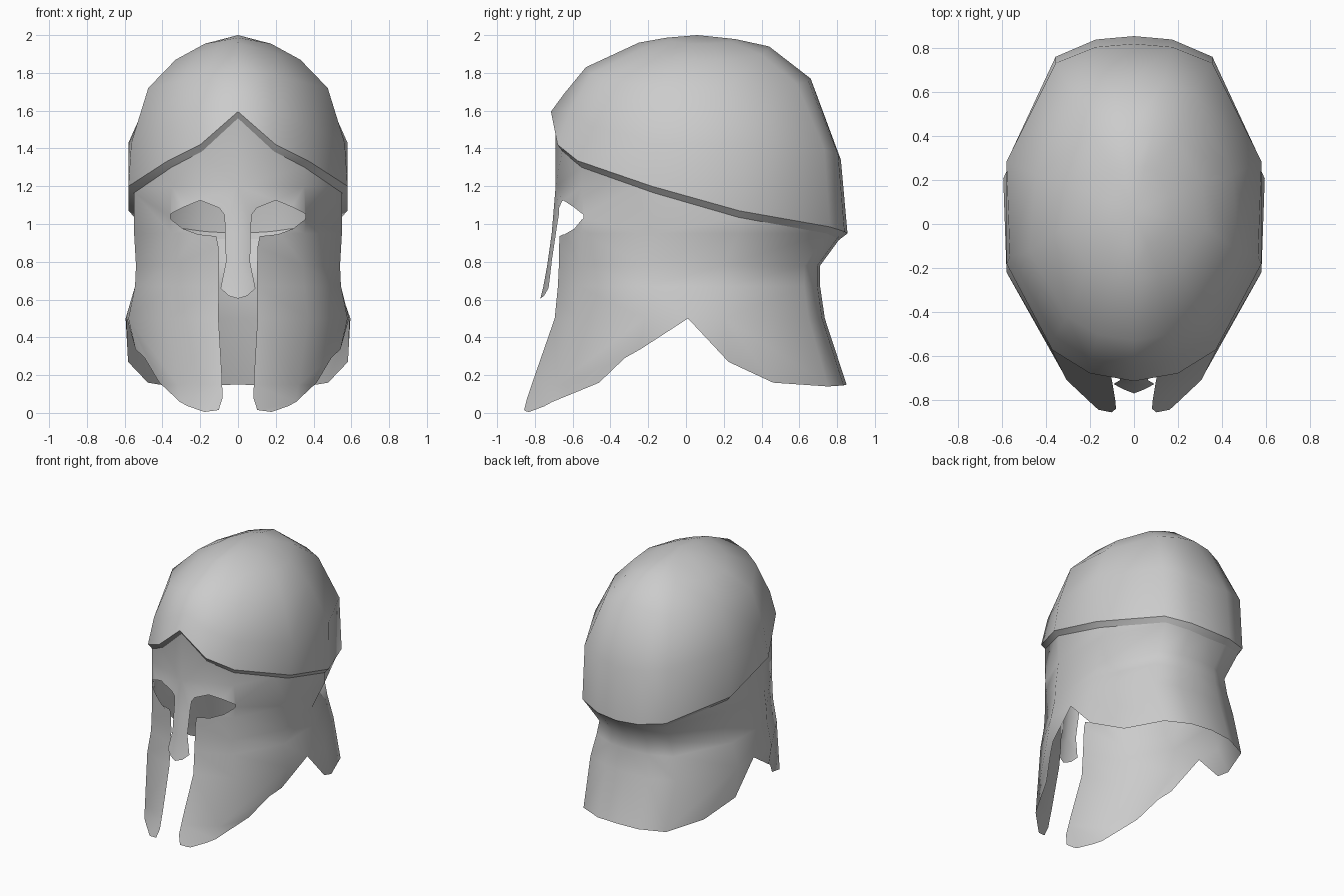
import bpy
import bmesh
from math import radians
from mathutils import Vector

if "Cube" in bpy.data.objects:
    bpy.data.objects.remove(bpy.data.objects["Cube"], do_unlink=True)

metal = bpy.data.materials.new("grey metal")
metal.use_nodes = True
grey = (0.6, 0.6, 0.6, 1)
metal.diffuse_color = grey
metal.node_tree.nodes["Principled BSDF"].inputs["Base Color"].default_value = grey

# Half plan of the helmet, from front centre round to back centre (unit size)
PLAN = [(0, -1), (.345, -.955), (.64, -.82), (1, -.32),
        (1, .27), (.615, .88), (.3, .98), (0, 1)]
# Unrolled distance of each plan point, and the height of the dome rim there
AROUND = [0, .19, .35, .75, 1.25, 1.7, 1.9, 2.07]
RIM = [1.595, 1.42, 1.335, 1.2, 1.07, .985, .96, .95]
LIP = .035
# Wall sections: height, front half width, back half width, front y, back y
WALL = [(.15, .5, .575, -.835, .85), (.5, .58, .595, -.712, .735),
        (.67, .545, .535, -.695, .71), (.78, .54, .495, -.69, .71),
        (.95, .55, .545, -.69, .835), (1.2, .55, .55, -.69, .835)]


def plan_point(i, front_w, back_w, front_y, back_y):
    px, py = PLAN[i]
    w = front_w if i < 4 else back_w
    return px * w, (front_y + back_y) / 2 + py * (back_y - front_y) / 2


def wall_point(u, z):
    """Wrap an unrolled point onto the wall of the helmet."""
    k = max(j for j in range(len(WALL) - 1) if j == 0 or WALL[j][0] <= z)
    low, high = WALL[k], WALL[k + 1]
    t = min((z - low[0]) / (high[0] - low[0]), 1)
    section = [a + (b - a) * t for a, b in zip(low[1:], high[1:])]
    i = max(j for j in range(len(AROUND) - 1) if AROUND[j] <= u + 1e-5)
    f = (u - AROUND[i]) / (AROUND[i + 1] - AROUND[i])
    a = Vector(plan_point(i, *section))
    b = Vector(plan_point(i + 1, *section))
    x, y = a.lerp(b, f)
    return Vector((x, y, z))


def finish(bm, name):
    """Mirror the half mesh, then make a smooth object from it."""
    half = bm.verts[:] + bm.edges[:] + bm.faces[:]
    copy = bmesh.ops.duplicate(bm, geom=half)["geom"]
    for v in copy:
        if isinstance(v, bmesh.types.BMVert):
            v.co.x = -v.co.x
    bmesh.ops.remove_doubles(bm, verts=bm.verts, dist=.0005)
    bmesh.ops.recalc_face_normals(bm, faces=bm.faces)
    # An open shell should face outwards
    lean = sum(f.normal.dot(f.calc_center_median() - Vector((0, 0, .9))) for f in bm.faces)
    if lean < 0:
        bmesh.ops.reverse_faces(bm, faces=bm.faces)
    mesh = bpy.data.meshes.new(name)
    bm.to_mesh(mesh)
    bm.free()
    mesh.materials.append(metal)
    obj = bpy.data.objects.new(name, mesh)
    bpy.context.collection.objects.link(obj)
    bpy.ops.object.select_all(action="DESELECT")
    obj.select_set(True)
    bpy.context.view_layer.objects.active = obj
    bpy.ops.object.shade_smooth_by_angle(angle=radians(65))


# Wall, cheek guards and nose guard: half outline, unrolled flat
bottom = [(2.07, .15), (1.7, .14), (1.45, .16), (1.25, .27), (1.02, .5),
          (.67, .29), (.56, .16), (.305, .035), (.21, .005), (.12, .015)]
cheek_edge = [(.093, .08), (.092, .2), (.1, .6), (.105, .88), (.115, .935)]
eye = [(.21, .945), (.29, .975), (.36, 1.03), (.362, 1.05),
       (.285, 1.09), (.2, 1.125), (.1, 1.085)]
nose = [(.073, 1.05), (.068, .98), (.065, .8), (.093, .66), (.05, .62), (0, .605)]
top = [(u, z - LIP) for u, z in zip(AROUND, RIM)]

bm = bmesh.new()
bm.faces.new([bm.verts.new((u, 0, z)) for u, z in top + bottom + cheek_edge + eye + nose])
cuts = [((u, 0, 0), (1, 0, 0)) for u in AROUND[1:-1]]
cuts += [((0, 0, row[0]), (0, 0, 1)) for row in WALL]
for co, no in cuts:
    everything = bm.verts[:] + bm.edges[:] + bm.faces[:]
    bmesh.ops.bisect_plane(bm, geom=everything, dist=.0005, plane_co=co, plane_no=no)
for v in bm.verts:
    u, z = v.co.x, v.co.z
    v.co = wall_point(u, z)
    if u < .098 and .602 < z < 1.1:   # nose guard stands forward
        v.co.y -= .14 * (1.1 - z) - .15 * u
finish(bm, "helmet_wall")

# Dome: lip, rim, then rings up to the crown
rings = [[wall_point(u, z) for u, z in top]]
rings.append([Vector((*plan_point(i, .58, .58, -.715, .855), z)) for i, z in enumerate(RIM)])
# Each ring: front and back half width, front and back y, then front, side and back heights
for fw, bw, fy, by, fz, sz, bz in [(.565, .58, -.645, .82, 1.69, 1.43, 1.34),
                                   (.475, .45, -.53, .66, 1.83, 1.72, 1.77),
                                   (.33, .31, -.25, .44, 1.96, 1.87, 1.94)]:
    ring = []
    for i, (px, py) in enumerate(PLAN):
        end = fz if py < 0 else bz
        ring.append(Vector((*plan_point(i, fw, bw, fy, by), end + (sz - end) * px)))
    rings.append(ring)
crown = Vector((0, .06, 2))
rings.append([Vector((p.x * .53, crown.y + (p.y - crown.y) * .53, 2 - (2 - p.z) * .35))
              for p in rings[-1]])

bm = bmesh.new()
grid = [[bm.verts.new(p) for p in ring] for ring in rings]
for low, high in zip(grid, grid[1:]):
    for i in range(len(PLAN) - 1):
        bm.faces.new((low[i], low[i + 1], high[i + 1], high[i]))
peak = bm.verts.new(crown)
for a, b in zip(grid[-1], grid[-1][1:]):
    bm.faces.new((a, b, peak))
# Keep the rim crisp against the lip
for a, b in zip(grid[1], grid[1][1:]):
    bm.edges.get((a, b)).smooth = False
finish(bm, "helmet_dome")
